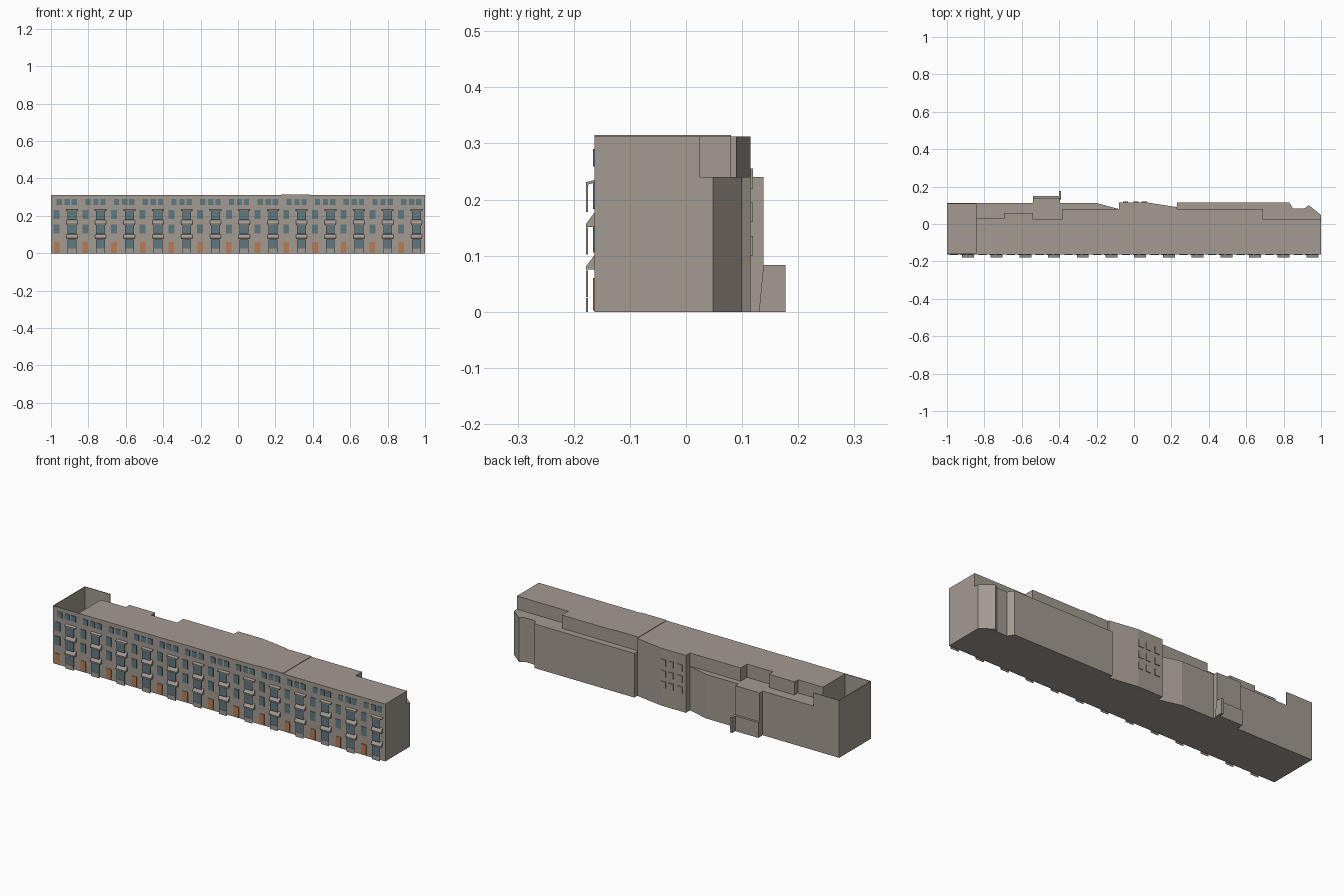
import bpy, bmesh

cube = bpy.data.objects.get("Cube")
if cube:
    bpy.data.objects.remove(cube, do_unlink=True)


def material(name, rgb):
    m = bpy.data.materials.new(name)
    m.use_nodes = True
    m.diffuse_color = (*rgb, 1)
    m.node_tree.nodes["Principled BSDF"].inputs["Base Color"].default_value = (*rgb, 1)
    return m


STONE = material("warm grey stone", (0.37, 0.325, 0.29))
GLASS = material("blue grey glass", (0.115, 0.19, 0.22))
DOOR = material("orange door", (0.48, 0.2, 0.085))


def finish(bm, name, mat):
    bmesh.ops.recalc_face_normals(bm, faces=bm.faces)
    mesh = bpy.data.meshes.new(name)
    bm.to_mesh(mesh)
    bm.free()
    mesh.materials.append(mat)
    ob = bpy.data.objects.new(name, mesh)
    bpy.context.collection.objects.link(ob)
    return ob


def add_prism(bm, base, shift):
    """Closed solid from a polygon of 3D points swept along a vector."""
    low = [bm.verts.new(p) for p in base]
    high = [bm.verts.new([a + b for a, b in zip(p, shift)]) for p in base]
    n = len(base)
    bm.faces.new(low)
    bm.faces.new(high)
    for i in range(n):
        j = (i + 1) % n
        bm.faces.new((low[i], low[j], high[j], high[i]))


def add_box(bm, x0, x1, y0, y1, z0, z1):
    add_prism(bm, [(x0, y0, z0), (x1, y0, z0), (x1, y1, z0), (x0, y1, z0)], (0, 0, z1 - z0))


def add_wedge(bm, x, half, profile):
    """Profile of (y, z) points swept across the width of a bay."""
    add_prism(bm, [(x - half, y, z) for y, z in profile], (2 * half, 0, 0))


def block(name, outline, z0, z1):
    bm = bmesh.new()
    add_prism(bm, [(x, y, z0) for x, y in outline], (0, 0, z1 - z0))
    return finish(bm, name, STONE)


FRONT, BAY, LEDGE, TOP = -0.163, -0.178, 0.24, 0.312
GAP = -0.845

# Main lower storeys, with the chamfered end and rear jogs
block("lower_storeys", [
    (GAP, FRONT), (1, FRONT), (1, 0.048), (0.935, 0.1), (0.91, 0.083), (0.85, 0.083),
    (0.83, 0.115), (0.23, 0.115), (0.23, 0.09), (0.07, 0.115), (-0.08, 0.115),
    (-0.08, 0.08), (-0.2, 0.112), (GAP, 0.112)], 0, LEDGE)

# Top storey, set back by different amounts
block("top_storey", [
    (GAP, FRONT), (1, FRONT), (1, 0.025), (0.69, 0.025), (0.69, 0.08), (0.23, 0.08),
    (0.23, 0.09), (0.07, 0.115), (-0.08, 0.115), (-0.08, 0.08), (-0.385, 0.08),
    (-0.385, 0.025), (-0.54, 0.025), (-0.54, 0.06), (-0.695, 0.06),
    (-0.695, 0.03), (GAP, 0.03)], LEDGE, TOP)

# Open court at the end, enclosed by full-height walls
bm = bmesh.new()
t = 0.004
add_box(bm, -1, -1 + t, FRONT, 0.112, 0, TOP)
add_box(bm, -1 + t, GAP, FRONT, FRONT + t, 0, TOP)
add_box(bm, -1 + t, GAP, 0.112 - t, 0.112, 0, TOP)
add_box(bm, -1 + t, GAP, FRONT + t, 0.112 - t, 0, t)
finish(bm, "court_walls", STONE)

# Rear projection with a low lean-to
block("rear_wing", [(-0.54, 0.1), (-0.395, 0.1), (-0.395, 0.138), (-0.54, 0.138)], 0, LEDGE)
bm = bmesh.new()
add_prism(bm, [(-0.54, 0.138, 0.0), (-0.54, 0.15, 0.0), (-0.54, 0.15, 0.083),
               (-0.54, 0.138, 0.083)], (0.145, 0, 0))
add_prism(bm, [(-0.402, 0.13, 0), (-0.402, 0.177, 0), (-0.402, 0.177, 0.083),
               (-0.402, 0.138, 0.083)], (0.012, 0, 0))
finish(bm, "rear_lean_to", STONE)

# Slightly raised roof panel
block("roof_panel", [(0.23, FRONT), (0.385, FRONT), (0.385, 0.08), (0.23, 0.08)], TOP, TOP + 0.003)

# Front openings and bays, repeated along the terrace
windows, doors, bays, glass = (bmesh.new() for _ in range(4))
PITCH = 0.1535
for i in range(13):
    bay = -0.888 + i * PITCH
    side = bay - 0.082
    # attic windows in threes
    for dx in (-0.068, -0.025, 0.013):
        add_box(windows, bay + dx - 0.014, bay + dx + 0.014, FRONT - 0.003, FRONT, 0.259, 0.29)
    # single windows above each door
    for z in (0.13, 0.207):
        add_box(windows, side - 0.016, side + 0.016, FRONT - 0.003, FRONT, z - 0.024, z + 0.024)
    add_box(doors, side - 0.015, side + 0.015, FRONT - 0.003, FRONT, 0.002, 0.06)
    # bay glazing, one pane per storey
    for z in (0.026, 0.102, 0.178):
        add_box(glass, bay - 0.021, bay + 0.021, BAY, BAY + 0.002, z, z + 0.048)
        # slim jambs on both sides of the pane
        for s in (-1, 1):
            xm = bay + s * 0.0225
            add_box(bays, xm - 0.0015, xm + 0.0015, BAY, BAY + 0.003, z, z + 0.048)
    # sloped aprons between panes, canopy and base panel
    for z in (0.075, 0.151):
        add_wedge(bays, bay, 0.03, [(FRONT, z), (BAY, z), (BAY, z + 0.006), (FRONT, z + 0.026)])
    add_wedge(bays, bay, 0.032, [(FRONT, 0.23), (BAY, 0.226), (BAY, 0.231), (FRONT, 0.235)])
    add_box(bays, bay - 0.024, bay + 0.024, BAY, BAY + 0.003, 0, 0.025)
finish(windows, "front_windows", GLASS)
finish(glass, "bay_glazing", GLASS)
finish(doors, "front_doors", DOOR)
finish(bays, "bay_surrounds", STONE)

# Blank window panels on the rear wall
bm = bmesh.new()
for x in (-0.045, 0.01, 0.055):
    for z in (0.1, 0.16, 0.22):
        add_box(bm, x - 0.014, x + 0.014, 0.115, 0.119, z, z + 0.035)
finish(bm, "rear_window_panels", STONE)
